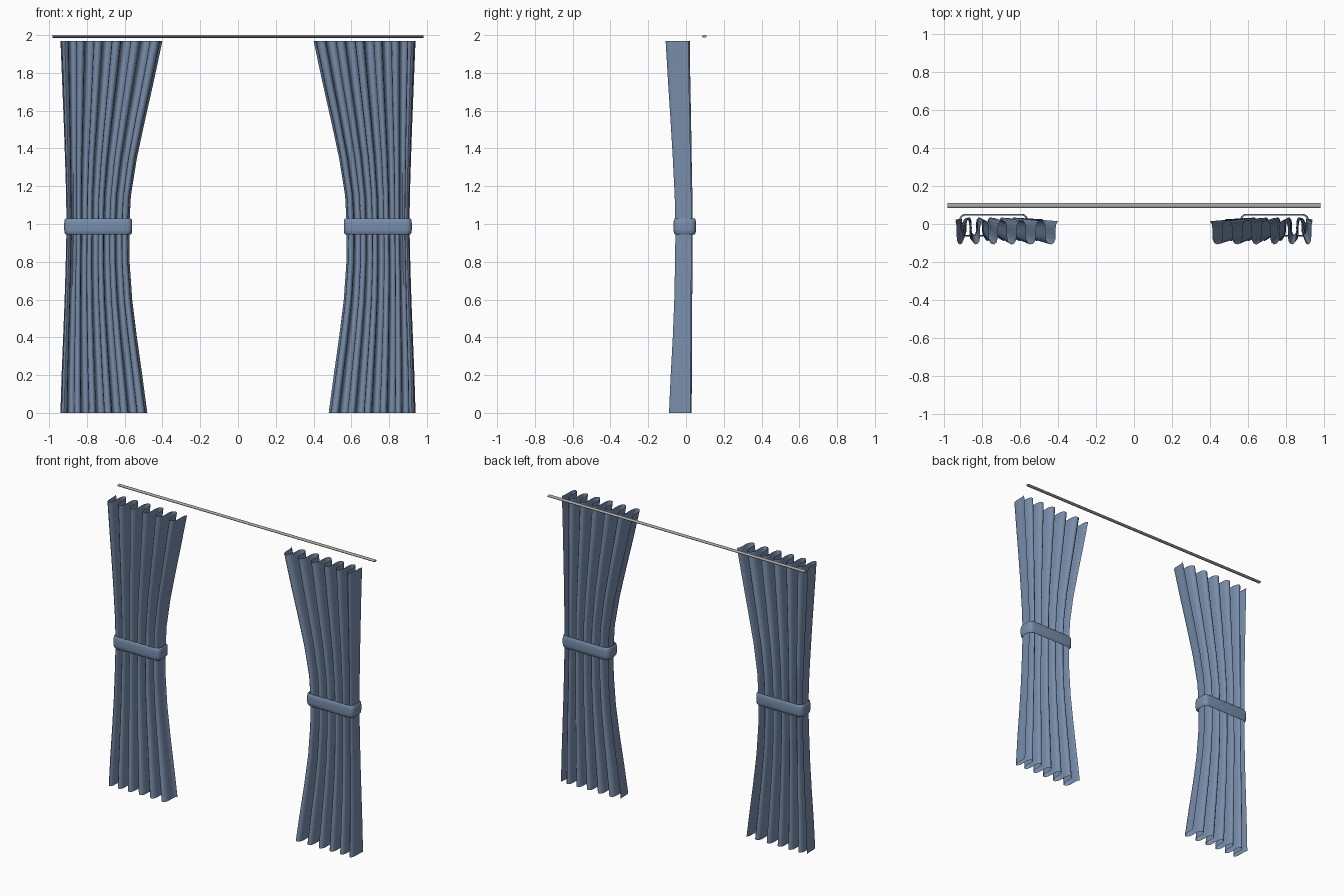
import bpy, bmesh, math

if "Cube" in bpy.data.objects:
    bpy.data.objects.remove(bpy.data.objects["Cube"])

def mat(name, col):
    m = bpy.data.materials.new(name)
    m.diffuse_color = (*col, 1)
    m.use_nodes = True
    m.node_tree.nodes["Principled BSDF"].inputs["Base Color"].default_value = m.diffuse_color
    return m

CLOTH = mat("blue_cloth", (0.19, 0.27, 0.41))
METAL = mat("grey_metal", (0.40, 0.39, 0.38))

def finish(name, bm, material, angle):
    me = bpy.data.meshes.new(name)
    bm.to_mesh(me)
    bm.free()
    me.materials.append(material)
    ob = bpy.data.objects.new(name, me)
    bpy.context.collection.objects.link(ob)
    bpy.ops.object.select_all(action='DESELECT')
    ob.select_set(True)
    bpy.context.view_layer.objects.active = ob
    bpy.ops.object.shade_smooth_by_angle(angle=math.radians(angle))
    return ob

def sheet(bm, rows, closed=False):
    """Skin a list of equally long point rows."""
    vs = [[bm.verts.new(p) for p in r] for r in rows]
    n = len(rows[0])
    for a, b in zip(vs, vs[1:]):
        for i in range(n if closed else n - 1):
            j = (i + 1) % n
            bm.faces.new((a[i], a[j], b[j], b[i]))

# height, outer x, inner x, front y, back y
LEVELS = [(0.00, 0.940, 0.480, -0.090, 0.030), (0.20, 0.934, 0.507, -0.081, 0.031),
          (0.40, 0.926, 0.535, -0.070, 0.032), (0.60, 0.918, 0.560, -0.062, 0.033),
          (0.80, 0.912, 0.574, -0.058, 0.034), (0.98, 0.908, 0.576, -0.056, 0.035),
          (1.15, 0.910, 0.567, -0.060, 0.034), (1.35, 0.916, 0.535, -0.070, 0.030),
          (1.55, 0.923, 0.492, -0.082, 0.027), (1.75, 0.931, 0.447, -0.095, 0.023),
          (1.97, 0.940, 0.400, -0.108, 0.020)]
FOLDS, STEPS = 6, 84

def fold_row(side, z, outer, inner, front, back):
    """Wavy cross-section: rounded pleats, widening towards the inner edge."""
    pts = []
    a0, a1 = 0.5, 2 * math.pi * FOLDS - 0.4
    f = lambda t: t + 0.55 * math.sin(2 * t)
    for i in range(STEPS + 1):
        t = a0 + (a1 - a0) * i / STEPS
        u = (f(t) - f(a0)) / (f(a1) - f(a0))
        u = min(max(u, 0), 1) ** 1.12
        c = math.cos(t)
        pts.append((side * (outer + (inner - outer) * u),
                    (front + back) / 2 + c * (back - front) / 2, z))
    return pts

def band_row(side, z, inset):
    """Rounded rectangle loop around the gathered cloth."""
    pts, r = [], 0.03
    x0, x1, y0, y1 = 0.56 + inset, 0.92 - inset, -0.066 + inset, 0.053 - inset
    for k, (cx, cy) in enumerate([(x1 - r, y1 - r), (x0 + r, y1 - r),
                                  (x0 + r, y0 + r), (x1 - r, y0 + r)]):
        for i in range(6):
            a = math.pi / 2 * (k + i / 5)
            pts.append((side * (cx + r * math.cos(a)), cy + r * math.sin(a), z))
    return pts

for label, side in (("left", -1), ("right", 1)):
    # pleated curtain
    bm = bmesh.new()
    sheet(bm, [fold_row(side, *l) for l in LEVELS])
    if side < 0:
        bmesh.ops.reverse_faces(bm, faces=bm.faces[:])
    finish(label + "_curtain", bm, CLOTH, 60)

    # tie band with softly rolled edges
    bm = bmesh.new()
    sheet(bm, [band_row(side, z, d) for z, d in
               ((0.945, 0.007), (0.953, 0.002), (0.97, 0), (1.005, 0), (1.022, 0.002), (1.03, 0.007))],
          closed=True)
    bmesh.ops.recalc_face_normals(bm, faces=bm.faces)
    finish(label + "_tie_band", bm, CLOTH, 50)

# flattened curtain rod
bm = bmesh.new()
N = 16
rows = [[(x, 0.097 + 0.013 * math.cos(2 * math.pi * i / N),
          1.993 + 0.007 * math.sin(2 * math.pi * i / N)) for i in range(N)] for x in (-0.982, 0.982)]
sheet(bm, rows, closed=True)
bmesh.ops.holes_fill(bm, edges=bm.edges[:])
bmesh.ops.recalc_face_normals(bm, faces=bm.faces)
finish("curtain_rod", bm, METAL, 40)
